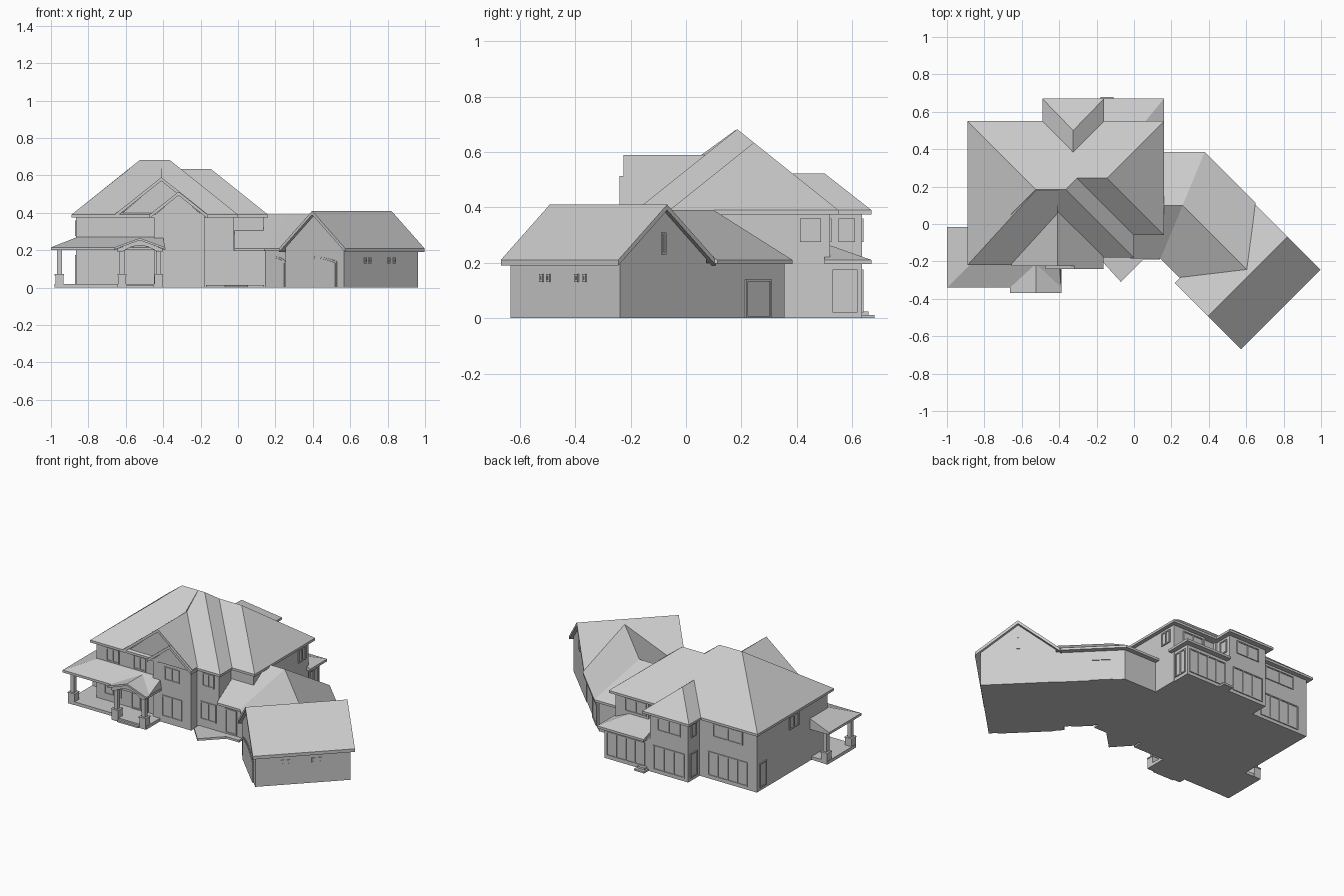
import bpy, bmesh, math
from mathutils import Matrix

if "Cube" in bpy.data.objects:
    bpy.data.objects.remove(bpy.data.objects["Cube"])

I = Matrix.Identity(4)
ARC = [-1 + i / 4 for i in range(9)]


def frame(x, y, deg):
    # local x runs along a wall, local -y points outward
    return Matrix.Translation((x, y, 0)) @ Matrix.Rotation(math.radians(deg), 4, 'Z')


def finish(name, bm, M=I):
    bmesh.ops.recalc_face_normals(bm, faces=bm.faces)
    bm.transform(M)
    me = bpy.data.meshes.new(name)
    bm.to_mesh(me)
    bm.free()
    ob = bpy.data.objects.new(name, me)
    bpy.context.collection.objects.link(ob)
    return ob


def add_box(bm, x0, x1, y0, y1, z0, z1):
    m = Matrix.Translation(((x0 + x1) / 2, (y0 + y1) / 2, (z0 + z1) / 2)) @ Matrix.Diagonal((x1 - x0, y1 - y0, z1 - z0, 1))
    bmesh.ops.create_cube(bm, size=1, matrix=m)


def box(name, x0, x1, y0, y1, z1, z0=0):
    bm = bmesh.new()
    add_box(bm, x0, x1, y0, y1, z0, z1)
    return finish(name, bm)


def extrude(name, pts, vec, M=I):
    bm = bmesh.new()
    f = bm.faces.new([bm.verts.new(p) for p in pts])
    r = bmesh.ops.extrude_face_region(bm, geom=[f])
    bmesh.ops.translate(bm, vec=vec, verts=[v for v in r['geom'] if isinstance(v, bmesh.types.BMVert)])
    return finish(name, bm, M)


def profile(name, xz, y0, y1, M=I):
    return extrude(name, [(x, y0, z) for x, z in xz], (0, y1 - y0, 0), M)


def plan(name, xy, height):
    return extrude(name, [(x, y, 0) for x, y in xy], (0, 0, height))


def roof(name, base, eave, top, ridge, t=0.015):
    # solid roof: eave outline with a fascia of height t, hulled to its ridge
    bm = bmesh.new()
    for pts, z in ((base, eave - t), (base, eave), (top, ridge)):
        for x, y in pts:
            bm.verts.new((x, y, z))
    bmesh.ops.convex_hull(bm, input=bm.verts[:])
    bmesh.ops.dissolve_limit(bm, angle_limit=0.01, verts=bm.verts[:], edges=bm.edges[:])
    return finish(name, bm)


def rect(x0, x1, y0, y1):
    return [(x0, y0), (x1, y0), (x1, y1), (x0, y1)]


def hip(name, x0, x1, y0, y1, slope=0.8, eave=0.39):
    # equal-pitch hip roof with an east-west ridge
    h, y = (y1 - y0) / 2, (y0 + y1) / 2
    return roof(name, rect(x0, x1, y0, y1), eave, [(x0 + h, y), (x1 - h, y)], eave + h * slope)


def gable(name, c, hw, z0, z1, y0, y1, M=I, t=0.02, wall=None):
    # chevron roof slab, optionally with a triangular wall set in beneath it
    profile(name, [(c - hw, z0), (c, z1), (c + hw, z0), (c + hw, z0 - t), (c, z1 - t), (c - hw, z0 - t)], y0, y1, M)
    if wall:
        profile(wall, [(c - hw + .02, z0 - .01), (c, z1 - .015), (c + hw - .02, z0 - .01)], y0 + .017, y1 - .02, M)


def window(name, M, w, z0, z1, panes=1):
    bm, b, d = bmesh.new(), 0.007, 0.006
    add_box(bm, -w / 2, w / 2, -d, 0.01, z0, z0 + b)
    add_box(bm, -w / 2, w / 2, -d, 0.01, z1 - b, z1)
    for i in range(panes + 1):
        cx = -w / 2 + b / 2 + (w - b) * i / panes
        add_box(bm, cx - b / 2, cx + b / 2, -d, 0.01, z0, z1)
    add_box(bm, -w / 2, w / 2, -0.001, 0.01, z0, z1)
    return finish(name, bm, M)


def storeys(name, x, y, deg, w, panes, low=True, high=True, sill=.02):
    # one opening on each storey, stacked on the same axis
    if low:
        window(name + "_lower_window", frame(x, y, deg), w, sill, .175, panes)
    if high:
        window(name + "_upper_window", frame(x, y, deg), w * .75, .275, .36, min(panes, 2))


# House walls
box("main_walls", -.865, -.18, -.19, .52, .385)
box("stair_hall_walls", -.25, -.025, -.155, .5, .385)
box("right_walls", -.1, .135, -.035, .52, .385)
box("back_bay_walls", -.46, -.19, .4, .635, .385)
box("sunroom_walls", -.2, .13, .4, .635, .21)
box("front_bay_walls", -.45, -.18, -.215, 0, .4)

# House hip roofs
hip("main_hip_roof", -.89, 0, -.18, .55)
hip("right_hip_roof", -.7, .16, -.06, .55)
roof("front_left_roof", rect(-.89, -.41, -.22, .55), .39, [(-.525, .18), (-.41, .18)], .68)
roof("back_bay_roof", rect(-.49, -.16, .35, .67), .39, [(-.325, .37), (-.325, .5)], .523)
roof("sunroom_roof", rect(-.17, .16, .5, .67), .21, [(-.17, .5), (.02, .5)], .27)

# Front gables
gable("large_front_gable", -.41, .245, .395, .59, -.225, .1, wall="large_gable_wall")
gable("small_front_gable", -.318, .155, .39, .513, -.24, -.05, wall="small_gable_wall")

# Angled wing
plan("wing_walls", [(-.03, -.155), (.147, -.155), (.29, -.298), (.649, .07), (.365, .355), (-.03, .355)], .2)
bend = [(.142, -.185), (.378, .385)]
roof("wing_roof_inner", bend + [(-.02, -.185), (-.02, .385)], .21, [(-.02, .1), (.26, .1)], .39)
roof("wing_roof_outer", bend + [(.243, -.286), (.65, .113)], .21, [(.26, .1), (.603, -.243)], .39)

# Garage
G = frame(.608, -.28, -45)
profile("garage_walls", [(-.22, 0), (.22, 0), (.22, .215), (0, .392), (-.22, .215)], -.28, .28, G)
gable("garage_roof", 0, .25, .21, .41, -.3, .3, G)


def garage_door(name, M, w):
    for part, hw, drop, out in (("_surround", w / 2 + .008, 0, .004), ("_panel", w / 2, .008, .007)):
        arch = [(hw * u, .165 - drop - .025 * u * u) for u in ARC]
        profile(name + part, [(-hw, 0)] + arch + [(hw, 0)], -out, .01, M)


garage_door("double_garage_door", G @ frame(0, -.28, 0), .32)
garage_door("single_garage_door", frame(.208, -.216, -45), .12)
for i, t in enumerate((-.12, -.085, .06, .1)):
    window(f"garage_slit_{i}", G @ frame(.22, t, 90), .018, .13, .16)
window("garage_gable_slit", G @ frame(0, .28, 180), .02, .23, .31)
window("wing_side_door", frame(.46, .26, 135), .13, 0, .14)

# Porch roofs
corner = [(-1, -.34), (-.84, -.18)]
roof("porch_front_roof", corner + [(-.39, -.34), (-.39, -.18)], .215,
     [(-.86, -.2), (-.4, -.2), (-.4, -.18), (-.84, -.18)], .27)
roof("porch_left_roof", corner + [(-.84, -.015), (-1, -.015)], .215,
     [(-.86, -.2), (-.86, -.015), (-.84, -.18), (-.84, -.015)], .27)
gable("porch_gable_roof", -.525, .137, .215, .265, -.37, -.19, t=.012)
arc = [(.095 * u, .225 - .035 * u * u) for u in ARC]
profile("porch_arch", [(-.12, .19)] + arc + [(.12, .19), (.12, .208), (0, .255), (-.12, .208)],
        0, .015, frame(-.525, -.36, 0))

# Porch floor, step and posts
box("porch_floor", -.98, -.4, -.315, -.15, .02)
box("porch_side_floor", -.98, -.84, -.315, -.03, .02)
box("porch_gable_floor", -.645, -.4, -.35, -.3, .02)
box("porch_step", -.6, -.45, -.365, -.34, .01)
for i, (x, y) in enumerate([(-.955, -.295), (-.955, -.05), (-.62, -.335), (-.425, -.335)]):
    for part, r, z0, z1 in (("pedestal", .022, 0, .065), ("cap", .025, .065, .072), ("post", .013, .07, .205)):
        box(f"porch_{part}_{i}", x - r, x + r, y - r, y + r, z1, z0)

# Entry landing and back step
plan("entry_landing", [(-.17, -.15), (-.17, -.2), (-.07, -.31), (.05, -.19), (.14, -.19), (.14, -.15)], .014)
box("back_step", -.18, -.11, .62, .68, .012)
box("back_step_upper", -.17, -.12, .62, .66, .024)

# Front openings
storeys("front_left", -.75, -.19, 0, .12, 2, sill=.06)
storeys("front_door", -.56, -.19, 0, .12, 2)
storeys("front_bay", -.315, -.215, 0, .14, 2, sill=.04)
storeys("stair_hall", -.1, -.155, 0, .11, 2, sill=.06)
storeys("entry", .06, -.155, 0, .08, 1, high=False)

# Back openings
storeys("back_left", -.66, .52, 180, .28, 4)
storeys("back_bay", -.325, .635, 180, .22, 3)
storeys("sunroom", -.02, .635, 180, .27, 4, high=False)
storeys("back_right", -.01, .52, 180, .2, 2, low=False)

# Side openings
storeys("sunroom_side", .13, .575, 90, .09, 2, high=False)
storeys("right_side", .135, .45, 90, .1, 2, low=False)
storeys("bay_right", -.19, .58, 90, .08, 1, low=False)
storeys("bay_left", -.46, .58, -90, .07, 1)
storeys("left_side_door", -.865, .46, -90, .07, 1, high=False)
storeys("left_side", -.865, .15, -90, .13, 2, low=False)
